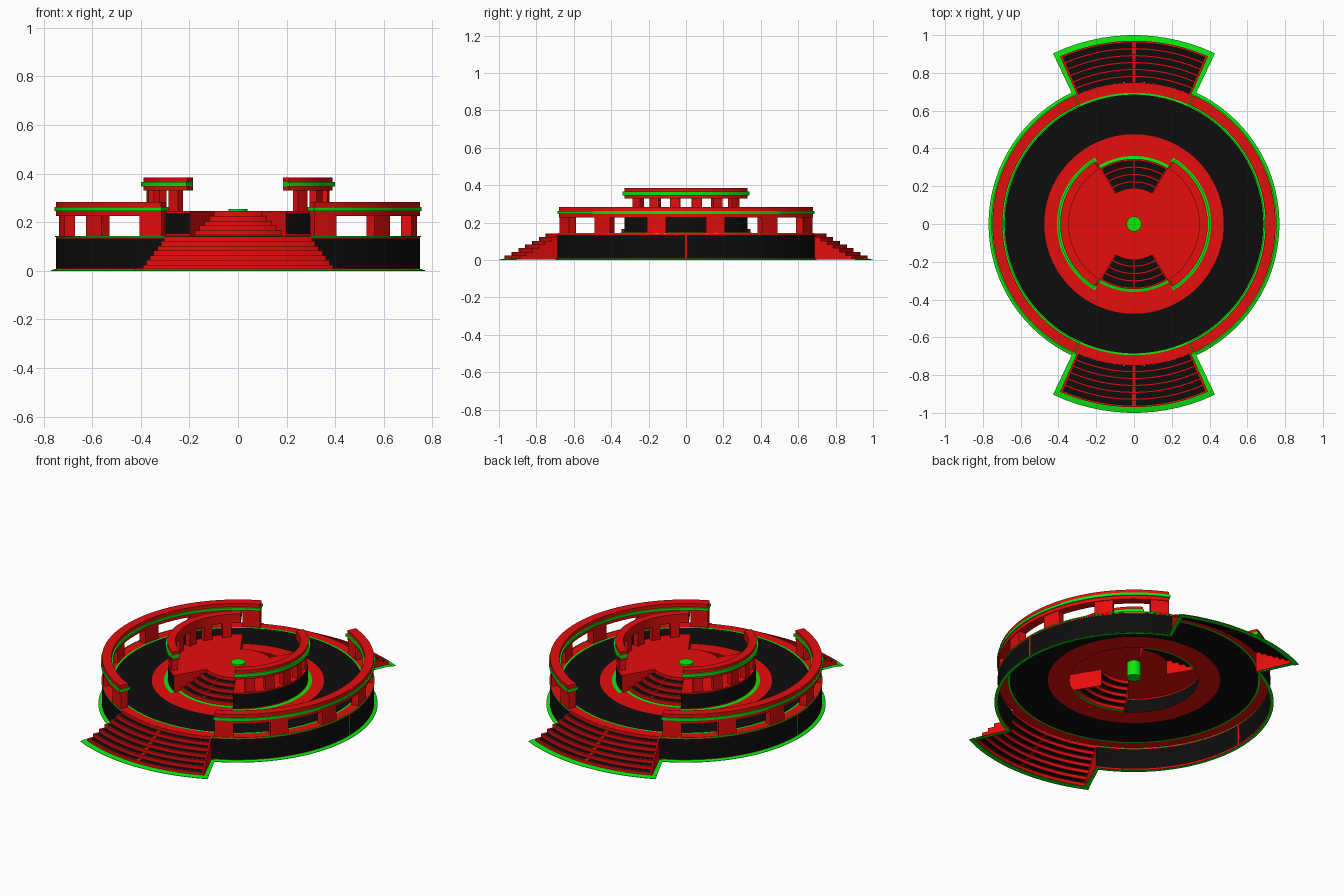
import bpy, bmesh
from math import sin, cos, radians, ceil

if "Cube" in bpy.data.objects:
    bpy.data.objects.remove(bpy.data.objects["Cube"])


def material(name, col):
    m = bpy.data.materials.new(name)
    m.diffuse_color = (*col, 1)
    m.use_nodes = True
    m.node_tree.nodes["Principled BSDF"].inputs["Base Color"].default_value = m.diffuse_color
    return m


RED = material("red", (0.8, 0.004, 0.004))
BLACK = material("black", (0.004, 0.004, 0.004))
GREEN = material("green", (0.004, 0.8, 0.004))
MATS = [RED, BLACK, GREEN]


def finish(bm, name):
    bmesh.ops.remove_doubles(bm, verts=bm.verts, dist=1e-5)
    me = bpy.data.meshes.new(name)
    bm.to_mesh(me)
    bm.free()
    for m in MATS:
        me.materials.append(m)
    ob = bpy.data.objects.new(name, me)
    bpy.context.collection.objects.link(ob)
    bpy.context.view_layer.objects.active = ob
    ob.select_set(True)
    bpy.ops.object.shade_smooth_by_angle(angle=radians(30))
    ob.select_set(False)
    return ob


def sweep(bm, prof, a0, a1, mats, closed=False):
    """Turn an (r, z) profile about z from a0 to a1 degrees; mats is one slot or one per segment."""
    n = max(1, ceil((a1 - a0) / 4))
    rows = []
    for i in range(n + 1):
        a = radians(a0 + (a1 - a0) * i / n)
        rows.append([bm.verts.new((r * cos(a), r * sin(a), z)) for r, z in prof])
    segs = len(prof) if closed else len(prof) - 1
    for p, q in zip(rows, rows[1:]):
        for j in range(segs):
            k = (j + 1) % len(prof)
            f = bm.faces.new((p[j], q[j], q[k], p[k]))
            f.material_index = mats if isinstance(mats, int) else mats[j]
    if closed and a1 - a0 < 359:
        for row, flip in ((rows[0], True), (rows[-1], False)):
            f = bm.faces.new(row if flip else row[::-1])
            f.material_index = mats


def box(bm, r0, r1, z0, z1, a0, a1, mat):
    sweep(bm, [(r0, z0), (r0, z1), (r1, z1), (r1, z0)], a0, a1, mat, closed=True)


def poly(bm, prof, a, mat):
    """Flat radial wall at angle a from an (r, z) outline."""
    a = radians(a)
    f = bm.faces.new([bm.verts.new((r * cos(a), r * sin(a), z)) for r, z in prof])
    f.material_index = mat


def stairs(name, centre, half, r_in, r_out, z_low, z_top, treads, side_walls):
    bm = bmesh.new()
    rise, go = (z_top - z_low) / (treads + 1), (r_out - r_in) / treads
    prof, mats = [(r_in, z_top)], []
    for i in range(treads):
        r, z = r_in + go * i, z_top - rise * (i + 1)
        prof += [(r, z), (r + go - 0.008, z), (r + go, z)]
        mats += [0, 1, 0]
    prof.append((r_out, z_low))
    mats.append(0)
    # black treads, with red strips at the middle and both sides
    for s, e, m in ((-half, -half + .7, 0), (-half + .7, -.6, mats), (-.6, .6, 0),
                    (.6, half - .7, mats), (half - .7, half, 0)):
        sweep(bm, prof, centre + s, centre + e, m)
    if side_walls:
        for s in (-half, half):
            poly(bm, prof + [(r_in, z_low)], centre + s, 0)
    finish(bm, name)


# terrace floor: red inner ring, black walkway, green line, red outer ring
bm = bmesh.new()
sweep(bm, [(.355, .142), (.475, .142), (.685, .142), (.695, .142), (.75, .142)], 0, 360, [0, 1, 2, 0])
finish(bm, "terrace_floor")

# centre disc of the upper deck
bm = bmesh.new()
bmesh.ops.create_circle(bm, cap_ends=True, segments=90, radius=.19)
bmesh.ops.translate(bm, verts=bm.verts, vec=(0, 0, .245))
finish(bm, "upper_deck_centre")

# centre post
bm = bmesh.new()
bmesh.ops.create_cone(bm, cap_ends=True, segments=24, radius1=.04, radius2=.04, depth=.1)
bmesh.ops.translate(bm, verts=bm.verts, vec=(0, 0, .205))
for f in bm.faces:
    f.material_index = 2
finish(bm, "centre_post")

for side, c in (("right", 0), ("left", 180)):
    # outer wall with red seam and edge bands
    bm = bmesh.new()
    wall = [(.75, 0), (.75, .01), (.75, .133), (.75, .138)]
    for s, e, m in ((-66.2, -.4, [0, 1, 0]), (-.4, .4, 0), (.4, 66.2, [0, 1, 0])):
        sweep(bm, wall, c + s, c + e, m)
    sweep(bm, [(.75, .138), (.753, .138), (.753, .144), (.75, .144)], c - 66, c + 66, 2)
    finish(bm, side + "_outer_wall")

    # green ground trim
    bm = bmesh.new()
    sweep(bm, [(.75, .008), (.77, .002), (.77, 0), (.75, 0)], c - 65, c + 65, 2)
    finish(bm, side + "_ground_trim")

    # outer colonnade: pillars, beam, green band
    bm = bmesh.new()
    for a in (-61, -37, -12.3, 12.3, 37, 61):
        box(bm, .70, .745, .142, .226, c + a - 4, c + a + 4, 0)
    finish(bm, side + "_outer_pillars")
    bm = bmesh.new()
    box(bm, .697, .75, .226, .284, c - 65, c + 65, 0)
    finish(bm, side + "_outer_beam")
    bm = bmesh.new()
    box(bm, .688, .756, .247, .263, c - 65.4, c + 65.4, 2)
    finish(bm, side + "_outer_beam_band")

    # drum: black wall, red deck, red walls beside the stairs
    bm = bmesh.new()
    sweep(bm, [(.385, .142), (.385, .151), (.385, .238), (.385, .245), (.19, .245)],
          c - 59, c + 59, [0, 1, 0, 0])
    for a in (-59, 59):
        poly(bm, [(.19, .142), (.385, .142), (.385, .245), (.19, .245)], c + a, 0)
    sweep(bm, [(.385, .146), (.408, .144), (.385, .142)], c - 59.5, c + 59.5, 2)
    finish(bm, side + "_drum")

    # inner colonnade
    bm = bmesh.new()
    for a in (-45, -27, -9, 9, 27, 45):
        box(bm, .345, .378, .245, .33, c + a - 4.2, c + a + 4.2, 0)
    finish(bm, side + "_inner_pillars")
    bm = bmesh.new()
    box(bm, .345, .39, .33, .384, c - 57.5, c + 57.5, 0)
    finish(bm, side + "_inner_beam")
    bm = bmesh.new()
    box(bm, .35, .4, .346, .366, c - 58, c + 58, 2)
    finish(bm, side + "_inner_beam_band")

for side, c in (("back", 90), ("front", 270)):
    stairs(side + "_outer_stairs", c, 23.8, .75, .97, 0.004, .142, 6, True)
    stairs(side + "_inner_stairs", c, 31, .19, .345, .147, .245, 4, False)
    # green trim around the stair feet
    bm = bmesh.new()
    sweep(bm, [(.97, .008), (1, .002), (1, 0), (.97, 0)], c - 25.4, c + 25.4, 2)
    for s, e in ((-25.4, -23.8), (23.8, 25.4)):
        sweep(bm, [(.75, .005), (.97, .005)], c + s, c + e, 2)
    sweep(bm, [(.345, .147), (.36, .144), (.345, .142)], c - 31, c + 31, 2)
    finish(bm, side + "_stair_trim")
